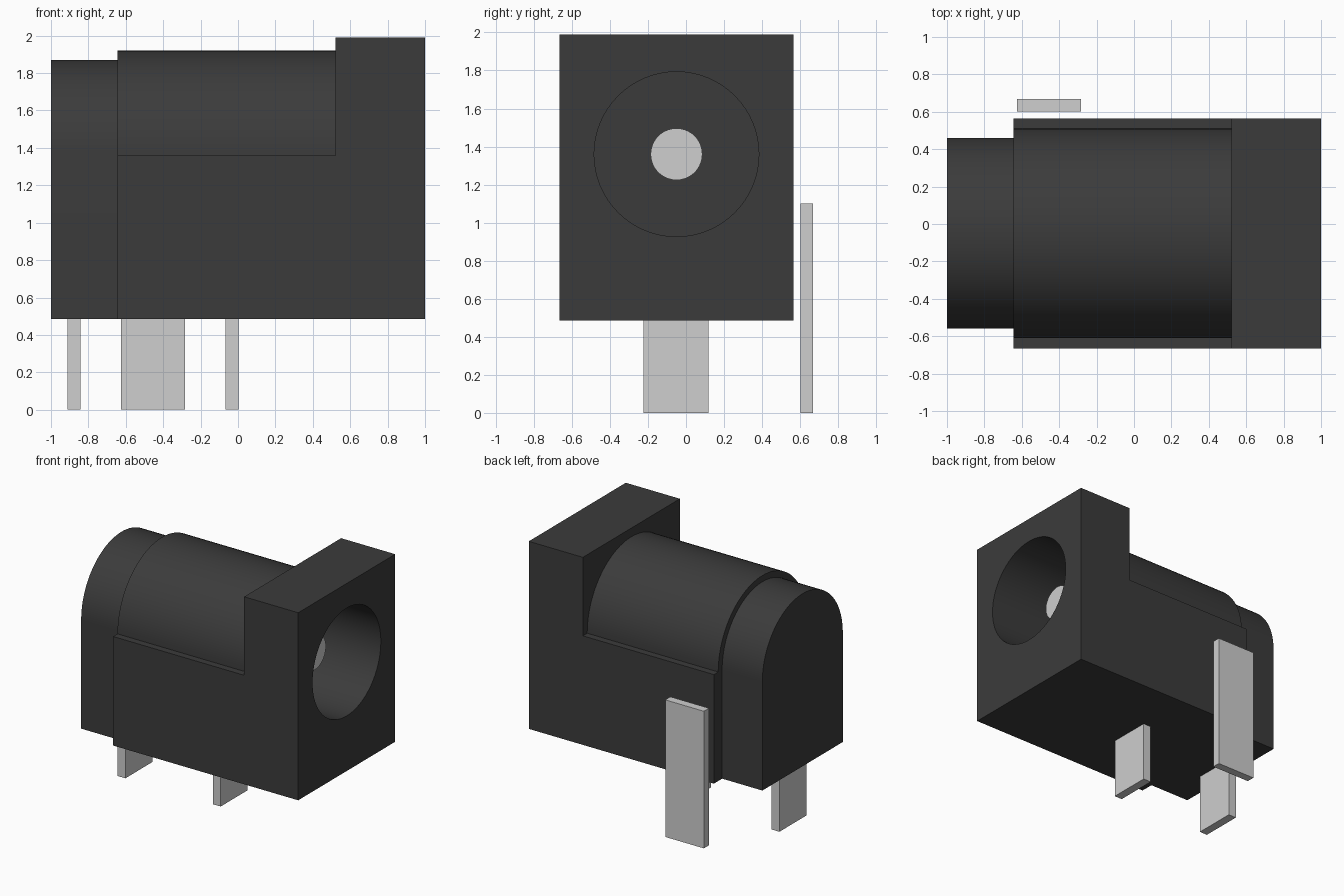
import bpy, bmesh, math

if "Cube" in bpy.data.objects:
    bpy.data.objects.remove(bpy.data.objects["Cube"], do_unlink=True)

AXIS_Y, AXIS_Z = -0.05, 1.36      # socket axis, running along x
BASE = 0.485                      # underside of the housing
HALF = 0.615                      # half width of the housing


def material(name, value, roughness):
    m = bpy.data.materials.new(name)
    m.use_nodes = True
    colour = (value, value, value, 1)
    m.diffuse_color = colour
    bsdf = next(n for n in m.node_tree.nodes if n.type == 'BSDF_PRINCIPLED')
    bsdf.inputs["Base Color"].default_value = colour
    bsdf.inputs["Roughness"].default_value = roughness
    return m


BLACK = material("black plastic", 0.044, 0.6)
METAL = material("light grey metal", 0.62, 0.4)


def extrude_x(name, outline, x0, x1, mat):
    """Solid from a (y, z) outline running from x0 to x1."""
    bm = bmesh.new()
    face = bm.faces.new([bm.verts.new((x0, y, z)) for y, z in outline])
    new = bmesh.ops.extrude_face_region(bm, geom=[face])["geom"]
    bmesh.ops.translate(bm, vec=(x1 - x0, 0, 0),
                        verts=[v for v in new if isinstance(v, bmesh.types.BMVert)])
    bmesh.ops.recalc_face_normals(bm, faces=bm.faces[:])
    mesh = bpy.data.meshes.new(name)
    bm.to_mesh(mesh)
    bm.free()
    mesh.materials.append(mat)
    obj = bpy.data.objects.new(name, mesh)
    bpy.context.collection.objects.link(obj)
    return obj


def arc(radius, a0, a1, steps):
    return [(AXIS_Y + radius * math.cos(a0 + (a1 - a0) * i / steps),
             AXIS_Z + radius * math.sin(a0 + (a1 - a0) * i / steps))
            for i in range(steps + 1)]


def circle(radius, steps=64):
    return arc(radius, 0, math.tau, steps)[:-1]


def rect(y0, y1, z0, z1):
    return [(y0, z0), (y1, z0), (y1, z1), (y0, z1)]


def select_only(obj):
    bpy.ops.object.select_all(action='DESELECT')
    obj.select_set(True)
    bpy.context.view_layer.objects.active = obj


def smooth(obj):
    select_only(obj)
    bpy.ops.object.shade_smooth_by_angle(angle=math.radians(30))


left, right = AXIS_Y - HALF, AXIS_Y + HALF

# Housing: arched tail, shouldered barrel and square front block
tail = extrude_x("rear_housing",
                 [(AXIS_Y - 0.51, BASE), (AXIS_Y + 0.51, BASE)] + arc(0.51, 0, math.pi, 48),
                 -1.0, -0.643, BLACK)
barrel = extrude_x("barrel_housing",
                   [(left, BASE), (right, BASE), (right, AXIS_Z)]
                   + arc(0.56, 0, math.pi, 48) + [(left, AXIS_Z)],
                   -0.643, 0.52, BLACK)
block = extrude_x("front_block", rect(left, right, BASE, 1.99), 0.52, 1.0, BLACK)

# Socket bore through the block and into the barrel
cutter = extrude_x("bore_cutter", circle(0.433), -0.45, 1.1, BLACK)
cutter.hide_render = True
for part in (barrel, block):
    mod = part.modifiers.new("bore", 'BOOLEAN')
    mod.operation = 'DIFFERENCE'
    mod.solver = 'EXACT'
    mod.object = cutter
    select_only(part)
    bpy.ops.object.modifier_apply(modifier=mod.name)
bpy.data.objects.remove(cutter, do_unlink=True)

# Centre contact inside the bore
contact = extrude_x("centre_contact", circle(0.136, 40), -0.46, 0.72, METAL)

for part in (tail, barrel, block, contact):
    smooth(part)

# Solder tabs: two under the housing, one standing beside it
for name, x0, x1 in (("rear_tab", -0.912, -0.843), ("middle_tab", -0.066, 0.003)):
    extrude_x(name, rect(-0.224, 0.118, 0.0, 0.5), x0, x1, METAL)
extrude_x("side_tab", rect(0.602, 0.667, 0.0, 1.1), -0.625, -0.283, METAL)
